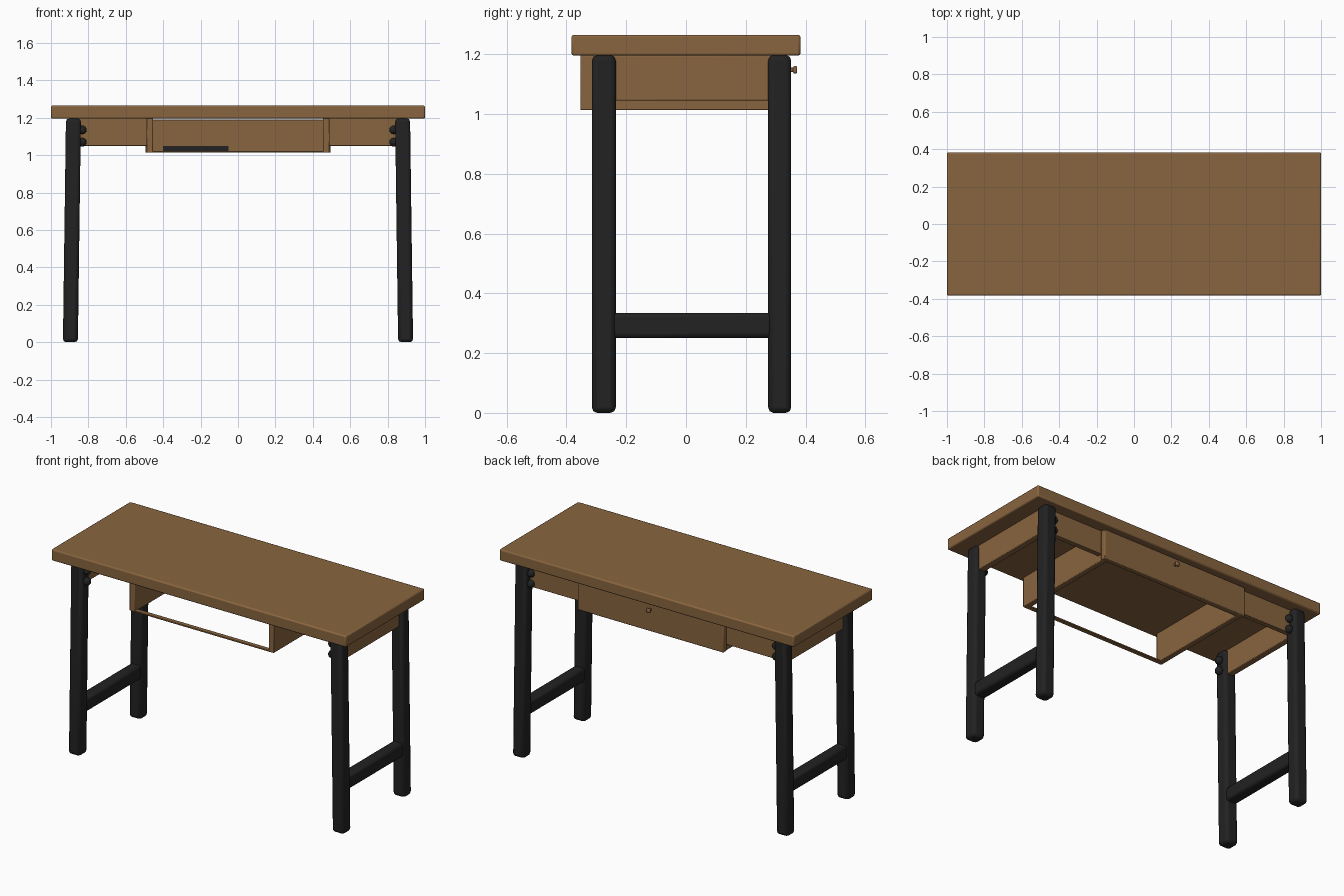
import bpy
import bmesh
from mathutils import Vector

if "Cube" in bpy.data.objects:
    bpy.data.objects.remove(bpy.data.objects["Cube"], do_unlink=True)


def material(name, rgb):
    m = bpy.data.materials.new(name)
    m.use_nodes = True
    m.diffuse_color = (*rgb, 1)
    m.node_tree.nodes["Principled BSDF"].inputs["Base Color"].default_value = (*rgb, 1)
    return m


wood = material("warm wood", (0.25, 0.13, 0.05))
black = material("black metal", (0.016, 0.016, 0.016))


def finish(name, bm, mat, bevel=0.0, segments=2):
    mesh = bpy.data.meshes.new(name)
    bmesh.ops.recalc_face_normals(bm, faces=bm.faces)
    bm.to_mesh(mesh)
    bm.free()
    mesh.materials.append(mat)
    ob = bpy.data.objects.new(name, mesh)
    bpy.context.collection.objects.link(ob)
    if bevel:
        mod = ob.modifiers.new("rounded edges", "BEVEL")
        mod.width = bevel
        mod.segments = segments
    bpy.ops.object.select_all(action="DESELECT")
    ob.select_set(True)
    bpy.context.view_layer.objects.active = ob
    bpy.ops.object.shade_smooth_by_angle()
    return ob


def box(name, x, y, z, mat, bevel=0.0, lean=0.0):
    """Box from (min, max) ranges; lean shifts the bottom along x."""
    bm = bmesh.new()
    bmesh.ops.create_cube(bm, size=1)
    for v in bm.verts:
        low = v.co.z < 0
        v.co = Vector([r[0] if c < 0 else r[1] for c, r in zip(v.co, (x, y, z))])
        if low:
            v.co.x += lean
    return finish(name, bm, mat, bevel)


def span(side, a, b):
    return sorted((side * a, side * b))


# Tabletop
box("tabletop", (-1, 1), (-0.383, 0.383), (1.195, 1.265), wood, 0.008)

# Leg frames with side aprons, stretchers and corner bolts
for side, label in ((1, "left"), (-1, "right")):
    for y, place in (((-0.315, -0.235), "front"), ((0.275, 0.352), "back")):
        box(f"{place}_leg_{label}", span(side, 0.84, 0.92), y, (0, 1.197), black,
            0.018, side * 0.016)
        mid = sum(y) / 2
        for z in (1.07, 1.135):
            bm = bmesh.new()
            bmesh.ops.create_uvsphere(bm, u_segments=12, v_segments=8, radius=0.024)
            for v in bm.verts:
                v.co += Vector((side * 0.833, mid, z))
            finish(f"{place}_bolt_{label}", bm, black)
    box(f"stretcher_{label}", span(side, 0.855, 0.925), (-0.25, 0.29),
        (0.25, 0.335), black, 0.015)
    box(f"side_apron_{label}", span(side, 0.86, 0.9), (-0.25, 0.29),
        (1.045, 1.197), wood, 0.004)
    # Drawer sides
    box(f"drawer_side_{label}", span(side, 0.455, 0.49), (-0.353, 0.335),
        (1.013, 1.197), wood, 0.004)

# Apron beside the drawer
for side, label in ((1, "left"), (-1, "right")):
    box(f"long_apron_{label}", span(side, 0.47, 0.86), (0.28, 0.31),
        (1.05, 1.197), wood, 0.003)

# Drawer face, open rear rail and dark lower strip
box("drawer_face", (-0.495, 0.495), (0.31, 0.345), (1.013, 1.192), wood, 0.005)
box("drawer_rail", (-0.48, 0.48), (-0.353, -0.325), (1.013, 1.022), wood, 0.002)
box("drawer_lower_strip", (-0.4, -0.05), (0.305, 0.311), (1.02, 1.05), black)

# Drawer knob: turned stem and rounded head
for radius, y, name in ((0.007, (0.34, 0.36), "knob_stem"),
                        (0.013, (0.358, 0.372), "knob_head")):
    box(name, (-radius, radius), y, (1.148 - radius, 1.148 + radius), wood, radius * 0.45)
